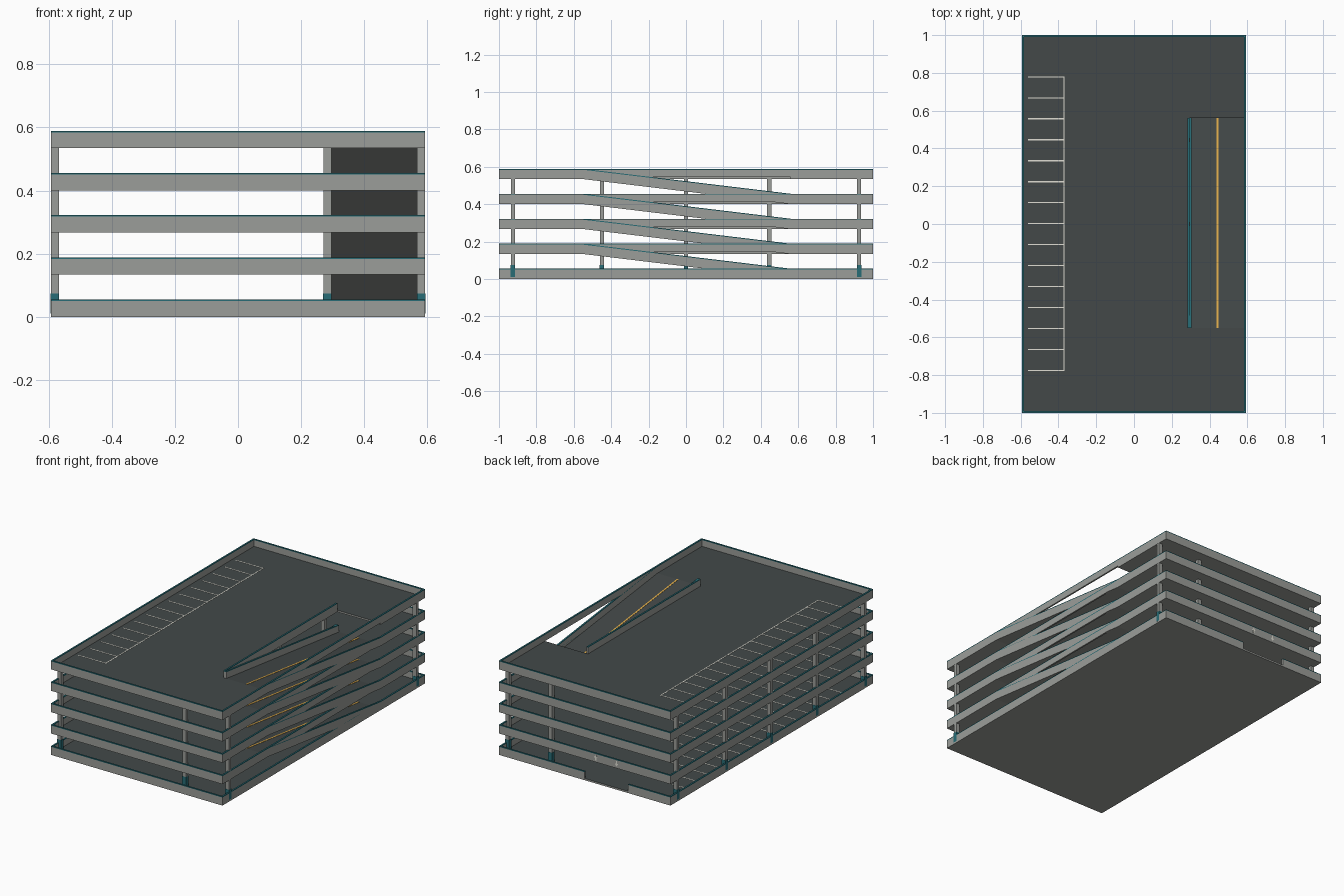
import bpy, bmesh
from mathutils import Vector

if "Cube" in bpy.data.objects:
    bpy.data.objects.remove(bpy.data.objects["Cube"])

W, L = 0.593, 1.0            # half width, half length
PITCH, SLAB, BAND = 0.1335, 0.011, 0.055
T, CAP = 0.010, 0.005        # wall thickness, painted cap thickness
LEVELS = 5
HX, HY0, HY1 = 0.294, -0.55, 0.56   # ramp opening


def mat(name, rgb):
    m = bpy.data.materials.new(name)
    m.diffuse_color = (*rgb, 1)
    m.use_nodes = True
    m.node_tree.nodes["Principled BSDF"].inputs["Base Color"].default_value = m.diffuse_color
    return m


CONCRETE = mat("concrete", (0.33, 0.34, 0.32))
ASPHALT = mat("asphalt", (0.056, 0.066, 0.066))
TEAL = mat("teal paint", (0.02, 0.15, 0.18))
WHITE = mat("white paint", (0.75, 0.74, 0.66))
YELLOW = mat("yellow paint", (0.75, 0.42, 0.07))


class Part:
    """One named object gathered from extruded polygons."""

    def __init__(self, name, material, top=None):
        self.name, self.mats, self.bm = name, [material] + ([top] if top else []), bmesh.new()

    def prism(self, pts, axis, a, b):
        def place(u, v, w):
            return {"x": (w, u, v), "y": (u, w, v), "z": (u, v, w)}[axis]
        bm = self.bm
        lo = [bm.verts.new(place(u, v, a)) for u, v in pts]
        hi = [bm.verts.new(place(u, v, b)) for u, v in pts]
        n = len(pts)
        faces = [bm.faces.new(lo[::-1]), bm.faces.new(hi)]
        for i in range(n):
            j = (i + 1) % n
            faces.append(bm.faces.new((lo[i], lo[j], hi[j], hi[i])))
        bmesh.ops.recalc_face_normals(bm, faces=faces)

    def box(self, x0, x1, y0, y1, z0, z1):
        self.prism([(x0, y0), (x1, y0), (x1, y1), (x0, y1)], "z", z0, z1)

    def done(self):
        self.bm.normal_update()
        if len(self.mats) > 1:           # upward faces take the second colour
            for f in self.bm.faces:
                f.material_index = int(f.normal.z > 0.9)
        me = bpy.data.meshes.new(self.name)
        self.bm.to_mesh(me)
        self.bm.free()
        for m in self.mats:
            me.materials.append(m)
        bpy.context.collection.objects.link(bpy.data.objects.new(self.name, me))


def wall(walls, caps, x0, x1, y0, y1, z0, z1):
    walls.box(x0, x1, y0, y1, z0, z1 - CAP)
    caps.box(x0, x1, y0, y1, z1 - CAP, z1)


for k in range(LEVELS):
    z = k * PITCH
    zf, zt = z + SLAB, z + BAND

    # floor slab, with the ramp opening above ground
    slab = Part(f"floor_slab_{k}", CONCRETE, ASPHALT)
    if k == 0:
        slab.box(-W, W, -L, L, z, zf)
    else:
        e = W
        slab.prism([(-W, -L), (e, -L), (e, HY0), (HX, HY0),
                    (HX, HY1), (e, HY1), (e, L), (-W, L)], "z", z, zf)
    slab.done()

    # parapets with painted caps
    walls, caps = Part(f"parapet_{k}", CONCRETE), Part(f"parapet_cap_{k}", TEAL)
    wall(walls, caps, -W, W, -L, -L + T, zf, zt)
    for s in (-1, 1):
        x0, x1 = sorted((s * W, s * (W - T)))
        wall(walls, caps, x0, x1, -L + T, L - T, zf, zt)
    if k == 0:                           # gap for the entrance
        wall(walls, caps, -W, -0.30, L - T, L, zf, zt)
        wall(walls, caps, 0.0, W, L - T, L, zf, zt)
    else:
        wall(walls, caps, -W, W, L - T, L, zf, zt)
        wall(walls, caps, HX - T, HX, HY0, HY1, zf, zt)   # rail beside opening
    walls.done()
    caps.done()

    # parking bay lines
    lines = Part(f"bay_lines_{k}", WHITE)
    for i in range(15):
        y = -0.775 + i * 0.111
        lines.box(-0.56, -0.374, y - 0.003, y + 0.003, zf, zf + 0.001)
    lines.box(-0.374, -0.368, -0.778, 0.782, zf, zf + 0.001)
    lines.done()

    if k == LEVELS - 1:
        continue

    # columns up to the next slab
    cols = Part(f"columns_{k}", CONCRETE)
    feet = Part("column_feet", TEAL) if k == 0 else None
    for x, ys in ((-0.58, (-0.925, -0.45, 0, 0.445, 0.925)),
                  (0.283, (-0.925, -0.45, 0, 0.445, 0.925)),
                  (0.58, (-0.925, 0.925))):
        for y in ys:
            cols.box(x - 0.0125, x + 0.0125, y - 0.011, y + 0.011, zf, z + PITCH)
            if feet:
                feet.box(x - 0.0135, x + 0.0135, y - 0.012, y + 0.012, zf, 0.074)
    cols.done()
    if feet:
        feet.done()

    # ramp up to the next level
    def strip(part, x0, x1, h0, h1):
        part.prism([(HY1, z + h0), (HY1, z + h1), (HY0, z + PITCH + h1),
                    (HY0, z + PITCH + h0)], "x", x0, x1)

    ramp = Part(f"ramp_{k}", CONCRETE, ASPHALT)
    strip(ramp, HX + 0.001, W, 0, SLAB)
    ramp.done()
    rails, rcaps = Part(f"ramp_rails_{k}", CONCRETE), Part(f"ramp_rail_caps_{k}", TEAL)
    for x0 in (HX + 0.001, W - T):
        strip(rails, x0, x0 + T, SLAB, BAND - CAP)
        strip(rcaps, x0, x0 + T, BAND - CAP, BAND)
    rails.done()
    rcaps.done()
    lane = Part(f"ramp_lane_line_{k}", YELLOW)
    strip(lane, 0.437, 0.447, SLAB, SLAB + 0.0015)
    lane.done()

# entry and exit arrows above the entrance
arrows = Part("entrance_arrows", WHITE)
zc = PITCH + 0.028
for x, s in ((-0.077, 1), (-0.22, -1)):
    arrows.prism([(x + u, zc + s * v) for u, v in
                  ((0, 0.017), (-0.013, 0), (-0.004, 0), (-0.004, -0.017),
                   (0.004, -0.017), (0.004, 0), (0.013, 0))], "y", L - 0.001, L + 0.001)
arrows.done()
